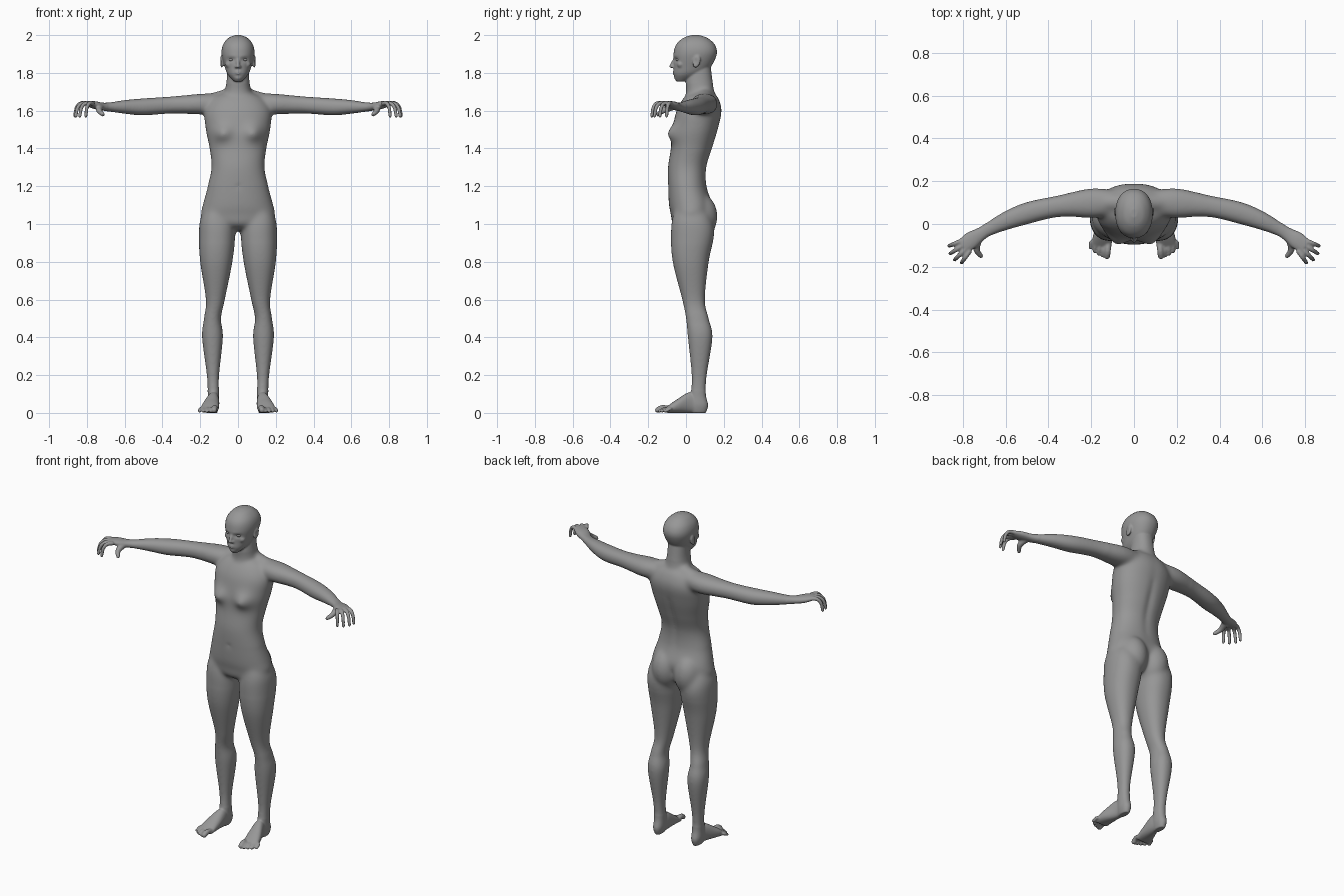
import bpy, bmesh, math
from mathutils import Vector, Matrix

if "Cube" in bpy.data.objects:
    bpy.data.objects.remove(bpy.data.objects["Cube"])

skin = bpy.data.materials.new("plain grey")
skin.use_nodes = True
skin.diffuse_color = (.31, .31, .31, 1)
skin.node_tree.nodes["Principled BSDF"].inputs["Base Color"].default_value = skin.diffuse_color

bm = bmesh.new()


def spline(rows, steps=10):
    """Smooth in-between rows passing through the given ones."""
    out = []
    last = len(rows) - 1
    for i in range(last):
        before, start, end, after = [Vector(rows[max(0, min(last, i + k))]) for k in range(-1, 3)]
        leave, arrive = (end - before) / 2, (after - start) / 2
        for s in range(steps):
            t = s / steps
            ease = t * t * (3 - 2 * t)
            out.append(start.lerp(end, ease) + leave * t * (1 - t) ** 2 - arrive * t * t * (1 - t))
    return out + [Vector(rows[-1])]


def ring(centre, across, up, power=2.2, sides=64):
    """Rounded cross-section; a higher power is boxier."""
    points = []
    for i in range(sides):
        angle = math.tau * i / sides
        c, s = math.cos(angle), math.sin(angle)
        points.append(centre + across * math.copysign(abs(c) ** (2 / power), c)
                      + up * math.copysign(abs(s) ** (2 / power), s))
    return points


def loft(rings):
    """Skin a row of rings, close both ends and return the vertices."""
    loops = [[bm.verts.new(point) for point in points] for points in rings]
    for lower, upper in zip(loops, loops[1:]):
        for i in range(len(lower)):
            bm.faces.new((lower[i - 1], lower[i], upper[i], upper[i - 1]))
    bm.faces.new(loops[0])
    bm.faces.new(loops[-1])
    return [vert for loop in loops for vert in loop]


def level_loft(rows):
    """Loft of level sections: height, inner x, outer x, front y, back y."""
    return loft([ring(Vector((inner + outer, front + back, 2 * z)) / 2,
                      Vector(((outer - inner) / 2, 0, 0)), Vector((0, (back - front) / 2, 0)))
                 for z, inner, outer, front, back in spline(rows)])


def central_loft(rows):
    """Symmetric level loft: height, half width, front y, back y."""
    return level_loft([(z, -half, half, front, back) for z, half, front, back in rows])


def blob(centre, radii, turn=0):
    matrix = (Matrix.Translation(centre) @ Matrix.Rotation(math.radians(turn), 4, 'X')
              @ Matrix.Diagonal((*radii, 1)))
    return bmesh.ops.create_icosphere(bm, subdivisions=3, radius=1, matrix=matrix)["verts"]


def digit(joints, thick, thin):
    """Finger, toe, nose or muscle: a tapering chain of balls along a path."""
    path = spline(joints)
    for i, centre in enumerate(path):
        radius = thick + (thin - thick) * i / len(path)
        blob(centre, (radius, radius, radius))


def push(verts, centre, radii, offset):
    """Soft sculpting stroke."""
    for vert in verts:
        reach = sum(((p - c) / r) ** 2 for p, c, r in zip(vert.co, centre, radii))
        vert.co += Vector(offset) * math.exp(-reach)


def mirror_all():
    """Add the right-hand twin of everything built so far."""
    geometry = bm.verts[:] + bm.edges[:] + bm.faces[:]
    for item in bmesh.ops.duplicate(bm, geom=geometry)["geom"]:
        if isinstance(item, bmesh.types.BMVert):
            item.co.x = -item.co.x


def relax(verts, times):
    for _ in range(times):
        bmesh.ops.smooth_vert(bm, verts=verts, factor=.5,
                              use_axis_x=True, use_axis_y=True, use_axis_z=True)


# Left leg: hip, thigh, knee, calf, ankle, heel
level_loft([(1.14, .05, .14, -.04, .08), (1.04, .03, .195, -.07, .13), (.95, .015, .207, -.08, .15),
            (.8, .03, .2, -.07, .12), (.6, .07, .17, -.02, .1), (.5, .09, .18, 0, .12),
            (.4, .08, .19, .01, .14), (.2, .1, .165, .03, .11), (.1, .1, .16, .025, .105),
            (.04, .1, .16, .02, .117), (0, .11, .15, .03, .105)])

# Left foot: y, inner x, outer x, height
foot = spline([(.1, .11, .15, .05), (.03, .1, .16, .11), (-.05, .1, .19, .07), (-.105, .105, .2, .03)])
loft([ring(Vector((inner + outer, 2 * y, top)) / 2, Vector(((outer - inner) / 2, 0, 0)),
           Vector((0, 0, top / 2))) for y, inner, outer, top in foot])

# Left toes, in an arc from the big toe outwards
for toe in range(5):
    x, y = .12 + .018 * toe, .0025 * toe ** 2 - .15
    radius = .009 if toe else .015
    tip = Vector((x + .006 + .0015 * toe, y, radius))
    digit([(x, -.085, .02), tip + Vector((-.003, .025, .012)), tip], radius, radius)

# Left arm and palm: x, height, half width, half thickness; it sweeps forward along a cubic
arm = spline([(.05, 1.64, .05, .05), (.19, 1.635, .07, .055), (.35, 1.63, .05, .045),
              (.5, 1.62, .05, .045), (.6, 1.62, .042, .036), (.7, 1.62, .03, .022),
              (.76, 1.63, .04, .02), (.8, 1.64, .035, .012)])
sections = []
for x, z, half, thickness in arm:
    across = Vector((1.2 * x * x, 1, 0)).normalized()
    sections.append(ring(Vector((x, .1 - .4 * x ** 3, z)), across * half, Vector((0, 0, thickness))))
loft(sections)

# Left fingers, fanned from index to little, curling down to the tips
for finger in range(4):
    knuckle = Vector((.77 + .012 * finger, .017 * finger - .13, 1.638))
    angle = math.radians(11 * finger - 55)
    reach = Vector((math.cos(angle), math.sin(angle), 0)) * (.077 if finger in (1, 2) else .062)
    droop = Vector((0, 0, -.066))
    digit([knuckle, knuckle + reach * .5, knuckle + reach * .85 + droop * .35,
           knuckle + reach + droop], .012, .009)
digit([(.73, -.075, 1.62), (.735, -.12, 1.6), (.715, -.15, 1.58)], .02, .01)

# Left shoulder slope, buttock, cheekbone, nostril and ear
digit([(.03, .1, 1.68), (.15, .1, 1.645)], .045, .045)
blob((.075, .06, 1.04), (.09, .108, .13))
blob((.045, -.028, 1.845), (.022, .02, .02))
blob((.01, -.07, 1.832), (.007, .009, .007))
ear = blob((.087, .056, 1.86), (.009, .02, .034), turn=-14)
push(ear, (.1, .05, 1.86), (.012, .01, .018), (-.009, 0, 0))
mirror_all()

# Torso with breasts, spine furrow and navel
torso = central_loft([(.97, .05, -.03, .09), (1, .16, -.07, .12), (1.05, .195, -.08, .13),
                      (1.1, .187, -.09, .14), (1.2, .16, -.095, .11), (1.3, .14, -.095, .11),
                      (1.4, .15, -.08, .14), (1.5, .17, -.07, .17), (1.6, .177, -.05, .19),
                      (1.67, .13, -.01, .17), (1.7, .06, .03, .14)])
for side in (-1, 1):
    push(torso, (side * .085, -.07, 1.485), (.05, .08, .045), (0, -.036, -.005))
push(torso, (0, .14, 1.4), (.02, .08, .2), (0, -.01, 0))
push(torso, (0, -.1, 1.2), (.01, .02, .01), (0, .007, 0))

# Neck
central_loft([(1.6, .09, -.01, .17), (1.7, .07, 0, .15), (1.76, .06, 0, .14), (1.84, .055, .02, .13)])

# Head from chin to crown
head = central_loft([(1.755, .02, -.05, 0), (1.79, .053, -.065, .08), (1.83, .07, -.065, .13),
                     (1.9, .087, -.066, .163), (1.95, .079, -.052, .152), (1.985, .05, -.014, .113),
                     (2, .015, .03, .07)])

# Eye sockets, brows, chin and the dip under the lip
for side in (-1, 1):
    push(head, (side * .035, -.055, 1.87), (.02, .04, .012), (0, .011, 0))
    push(head, (side * .03, -.06, 1.888), (.025, .03, .007), (0, -.002, 0))
push(head, (0, -.06, 1.77), (.016, .02, .01), (0, -.005, 0))
push(head, (0, -.065, 1.785), (.025, .02, .005), (0, .003, 0))

# Nose and lips
digit([(0, -.056, 1.88), (0, -.066, 1.86), (0, -.079, 1.835)], .008, .01)
for z in (1.796, 1.806):
    blob((0, -.06, z), (.018, .011, .005))

# Fuse the parts into one skin
bmesh.ops.recalc_face_normals(bm, faces=bm.faces[:])
rough = bpy.data.meshes.new("rough_body")
bm.to_mesh(rough)
bm.free()
body = bpy.data.objects.new("body", rough)
bpy.context.collection.objects.link(body)
fuse = body.modifiers.new("fuse", 'REMESH')
fuse.mode = 'VOXEL'
fuse.voxel_size = .005
depsgraph = bpy.context.evaluated_depsgraph_get()
fused = bpy.data.meshes.new_from_object(body.evaluated_get(depsgraph))
body.modifiers.clear()
body.data = fused
bpy.data.meshes.remove(rough)

# Relax the seams: most at hips and shoulders, lightly on face, hands and feet
bm = bmesh.new()
bm.from_mesh(fused)
relax([v for v in bm.verts if .9 < v.co.z < 1.2 or (1.52 < v.co.z < 1.73 and abs(v.co.x) < .3)], 30)
relax([v for v in bm.verts if .12 < v.co.z < 1.74 and abs(v.co.x) < .69], 14)
relax(bm.verts[:], 2)
for face in bm.faces:
    face.smooth = True
bm.to_mesh(fused)
bm.free()
fused.materials.clear()
fused.materials.append(skin)

# Eyes
for name, side in (("left_eye", 1), ("right_eye", -1)):
    bpy.ops.mesh.primitive_uv_sphere_add(segments=24, ring_count=16, radius=1,
                                         location=(side * .034, -.041, 1.87))
    eye = bpy.context.object
    eye.name = name
    eye.scale = (.015, .0135, .0085)
    eye.data.materials.append(skin)
    bpy.ops.object.shade_smooth()
